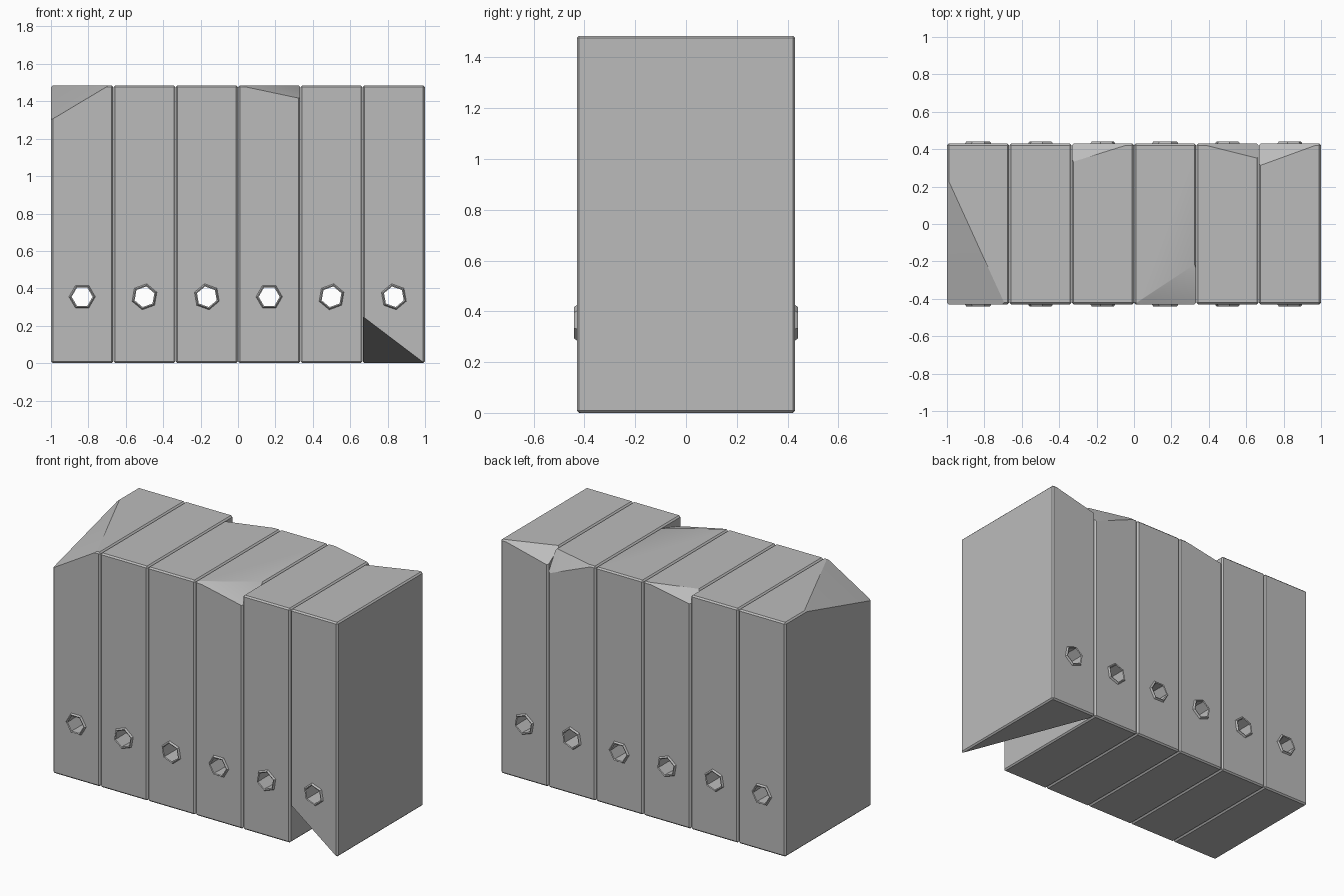
import bpy, bmesh, math
from mathutils import Vector

if "Cube" in bpy.data.objects:
    bpy.data.objects.remove(bpy.data.objects["Cube"])

W, D, H = 1 / 3, 0.43, 1.485
HOLE_Z, HOLE_R, SIDES = 0.355, 0.058, 6

grey = bpy.data.materials.new("mid_grey")
grey.diffuse_color = (0.5, 0.5, 0.5, 1)
grey.use_nodes = True
grey.node_tree.nodes["Principled BSDF"].inputs["Base Color"].default_value = grey.diffuse_color

# Chipped corners per slab: (corner signs x,y,z, cut length along x, y, z)
CHIPS = {
    0: [((-1, -1, 1), 0.31, 0.68, 0.185)],
    2: [((-1, 1, 1), 0.32, 0.10, 0.06)],
    3: [((1, -1, 1), 0.33, 0.22, 0.07)],
    4: [((1, 1, 1), 0.32, 0.08, 0.13)],
    5: [((-1, 1, 1), 0.33, 0.12, 0.08), ((-1, -1, -1), 0.33, 0.85, 0.25)],
}


def make_object(name, bm):
    bmesh.ops.recalc_face_normals(bm, faces=bm.faces)
    me = bpy.data.meshes.new(name)
    bm.to_mesh(me)
    bm.free()
    me.materials.append(grey)
    ob = bpy.data.objects.new(name, me)
    bpy.context.collection.objects.link(ob)
    return ob


def activate(ob):
    bpy.ops.object.select_all(action='DESELECT')
    ob.select_set(True)
    bpy.context.view_layer.objects.active = ob


def ring(bm, cx, y, r, turn):
    return [bm.verts.new((cx + r * math.cos(turn + k * math.tau / SIDES), y,
                          HOLE_Z + r * math.sin(turn + k * math.tau / SIDES)))
            for k in range(SIDES)]


def bridge(bm, a, b):
    for k in range(SIDES):
        n = (k + 1) % SIDES
        bm.faces.new((a[k], a[n], b[n], b[k]))


for i in range(6):
    cx = -1 + W * (i + 0.5)
    turn = i * 0.35

    # Upright slab with slim bevelled edges
    bm = bmesh.new()
    bmesh.ops.create_cube(bm, size=1)
    for v in bm.verts:
        v.co = (cx + v.co.x * (W - 0.002), v.co.y * 2 * D, (v.co.z + 0.5) * H)
    bmesh.ops.bevel(bm, geom=bm.edges[:], offset=0.009, segments=1,
                    affect='EDGES', profile=0.5)

    # Slice off the chipped corners
    for (sx, sy, sz), lx, ly, lz in CHIPS.get(i, []):
        c = Vector((cx + sx * W / 2, sy * D, H if sz > 0 else 0))
        normal = Vector((sx / lx, sy / ly, sz / lz)).normalized()
        cut = bmesh.ops.bisect_plane(
            bm, geom=bm.verts[:] + bm.edges[:] + bm.faces[:],
            plane_co=c - Vector((sx * lx, 0, 0)), plane_no=normal, clear_outer=True)
        edges = [e for e in cut['geom_cut'] if isinstance(e, bmesh.types.BMEdge)]
        bmesh.ops.holes_fill(bm, edges=edges, sides=0)
    slab = make_object(f"slab_{i + 1}", bm)

    # Round hole through from front to back
    bm = bmesh.new()
    a, b = ring(bm, cx, -0.6, HOLE_R, turn), ring(bm, cx, 0.6, HOLE_R, turn)
    bridge(bm, a, b)
    bm.faces.new(a)
    bm.faces.new(b)
    cutter = make_object("hole_cutter", bm)
    cutter.hide_render = True
    mod = slab.modifiers.new("hole", 'BOOLEAN')
    mod.operation, mod.solver, mod.object = 'DIFFERENCE', 'EXACT', cutter
    activate(slab)
    bpy.ops.object.modifier_apply(modifier=mod.name)
    bpy.data.objects.remove(cutter)
    bpy.ops.object.shade_smooth_by_angle(angle=math.radians(30))

    # Low raised collar round both ends of the hole
    bm = bmesh.new()
    for s in (-1, 1):
        outer = ring(bm, cx, s * (D - 0.002), 0.072, turn)
        lip = ring(bm, cx, s * 0.441, 0.063, turn)
        inner = ring(bm, cx, s * 0.438, HOLE_R - 0.002, turn)
        back = ring(bm, cx, s * (D - 0.03), HOLE_R - 0.002, turn)
        end = ring(bm, cx, s * (D - 0.03), 0.072, turn)
        for p, q in ((outer, lip), (lip, inner), (inner, back), (back, end), (end, outer)):
            bridge(bm, p, q)
    make_object(f"hole_collar_{i + 1}", bm)
